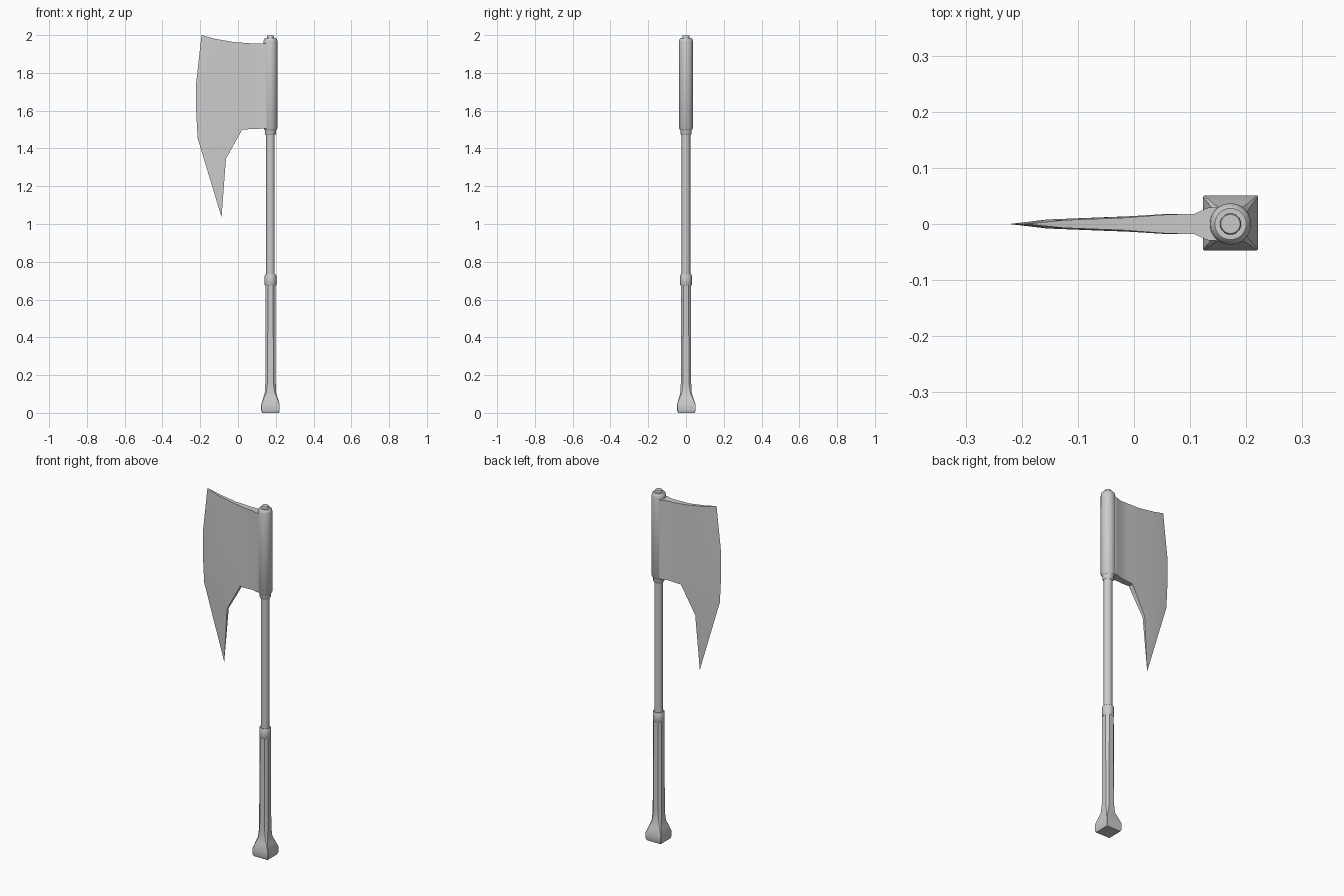
import bpy, bmesh, math

if "Cube" in bpy.data.objects:
    bpy.data.objects.remove(bpy.data.objects["Cube"])

AX = 0.172  # handle axis


def finish(name, bm, angle=35):
    bmesh.ops.recalc_face_normals(bm, faces=bm.faces)
    me = bpy.data.meshes.new(name)
    bm.to_mesh(me)
    bm.free()
    ob = bpy.data.objects.new(name, me)
    bpy.context.collection.objects.link(ob)
    bpy.ops.object.select_all(action='DESELECT')
    ob.select_set(True)
    bpy.context.view_layer.objects.active = ob
    bpy.ops.object.shade_smooth_by_angle(angle=math.radians(angle))
    return ob


def loft(name, rings):
    """Closed skin through a list of equal-sized rings."""
    bm = bmesh.new()
    loops = [[bm.verts.new(p) for p in r] for r in rings]
    n = len(loops[0])
    for a, b in zip(loops, loops[1:]):
        for i in range(n):
            j = (i + 1) % n
            bm.faces.new((a[i], a[j], b[j], b[i]))
    bm.faces.new(loops[0])
    bm.faces.new(loops[-1])
    return finish(name, bm)


def lathe(name, profile, sides=20):
    return loft(name, [[(AX + r * math.cos(2 * math.pi * i / sides),
                         r * math.sin(2 * math.pi * i / sides), z)
                        for i in range(sides)] for r, z in profile])


def cut_square(half, cut, z, y0=0.0):
    k = half - cut
    pts = [(half, -k), (half, k), (k, half), (-k, half),
           (-half, k), (-half, -k), (-k, -half), (k, -half)]
    return [(AX + x, y0 + y, z) for x, y in pts]


# Grip flaring into the square pommel
loft("grip_and_pommel", [cut_square(*s) for s in (
    (0.044, 0.002, 0.0, 0.002), (0.049, 0.002, 0.012, 0.002),
    (0.049, 0.002, 0.045, 0.002), (0.038, 0.004, 0.08, 0.001),
    (0.030, 0.008, 0.108), (0.0275, 0.012, 0.16), (0.0265, 0.013, 0.69))])

# Round shaft and the rings around it
lathe("shaft", [(0.0225, 0.68), (0.0225, 1.5)], 16)
lathe("grip_collar", [(0.028, 0.674), (0.0305, 0.678), (0.0305, 0.728), (0.028, 0.732)])
lathe("lower_socket_ring", [(0.024, 1.47), (0.029, 1.478), (0.029, 1.51)])

# Sleeve that holds the blade, with its end cap
lathe("head_sleeve", [(0.029, 1.495), (0.037, 1.507), (0.037, 1.965),
                      (0.034, 1.978), (0.028, 1.984)], 24)
lathe("end_cap", [(0.019, 1.975), (0.019, 1.994), (0.017, 1.997)])

# Blade: rows from top to bottom, points (x, z, half thickness) from edge to sleeve
rows = [
    [(-0.193, 2.0, 0), (-0.125, 1.981, 0.007), (-0.02, 1.963, 0.011),
     (0.06, 1.957, 0.017), (0.107, 1.956, 0.018), (0.132, 1.956, 0.029), (0.15, 1.956, 0.03)],
    [(-0.222, 1.74, 0), (-0.155, 1.74, 0.008), (-0.02, 1.74, 0.013),
     (0.06, 1.74, 0.018), (0.107, 1.74, 0.018), (0.132, 1.74, 0.029), (0.15, 1.74, 0.03)],
    [(-0.222, 1.61, 0), (-0.155, 1.61, 0.008), (-0.02, 1.61, 0.013),
     (0.06, 1.61, 0.018), (0.107, 1.61, 0.018), (0.132, 1.61, 0.029), (0.15, 1.61, 0.03)],
    [(-0.214, 1.455, 0), (-0.15, 1.44, 0.008), (0.022, 1.5, 0.015),
     (0.06, 1.502, 0.018), (0.107, 1.504, 0.018), (0.132, 1.505, 0.029), (0.15, 1.505, 0.03)],
    [(-0.087, 1.035, 0), None, (-0.064, 1.345, 0.008)],
]
bm = bmesh.new()
front, back, twin = [], [], {}
for row in rows:
    f, b = [], []
    for p in row:
        if p is None:  # the spike tip closes two columns
            f.append(f[-1])
            b.append(b[-1])
            continue
        x, z, t = p
        v = bm.verts.new((x, -t, z))
        w = bm.verts.new((x, t, z)) if t else v
        twin[v] = w
        f.append(v)
        b.append(w)
    front.append(f)
    back.append(b)


def skin(grid):
    for r, s in zip(grid, grid[1:]):
        for j in range(min(len(r), len(s)) - 1):
            bm.faces.new(list(dict.fromkeys((r[j], r[j + 1], s[j + 1], s[j]))))


skin(front)
rim = [tuple(e.verts) for e in bm.edges if e.is_boundary]
skin(back)
for a, b in rim:
    ring = list(dict.fromkeys((a, b, twin[b], twin[a])))
    if len(ring) > 2:
        bm.faces.new(ring)
finish("blade", bm, 30)
